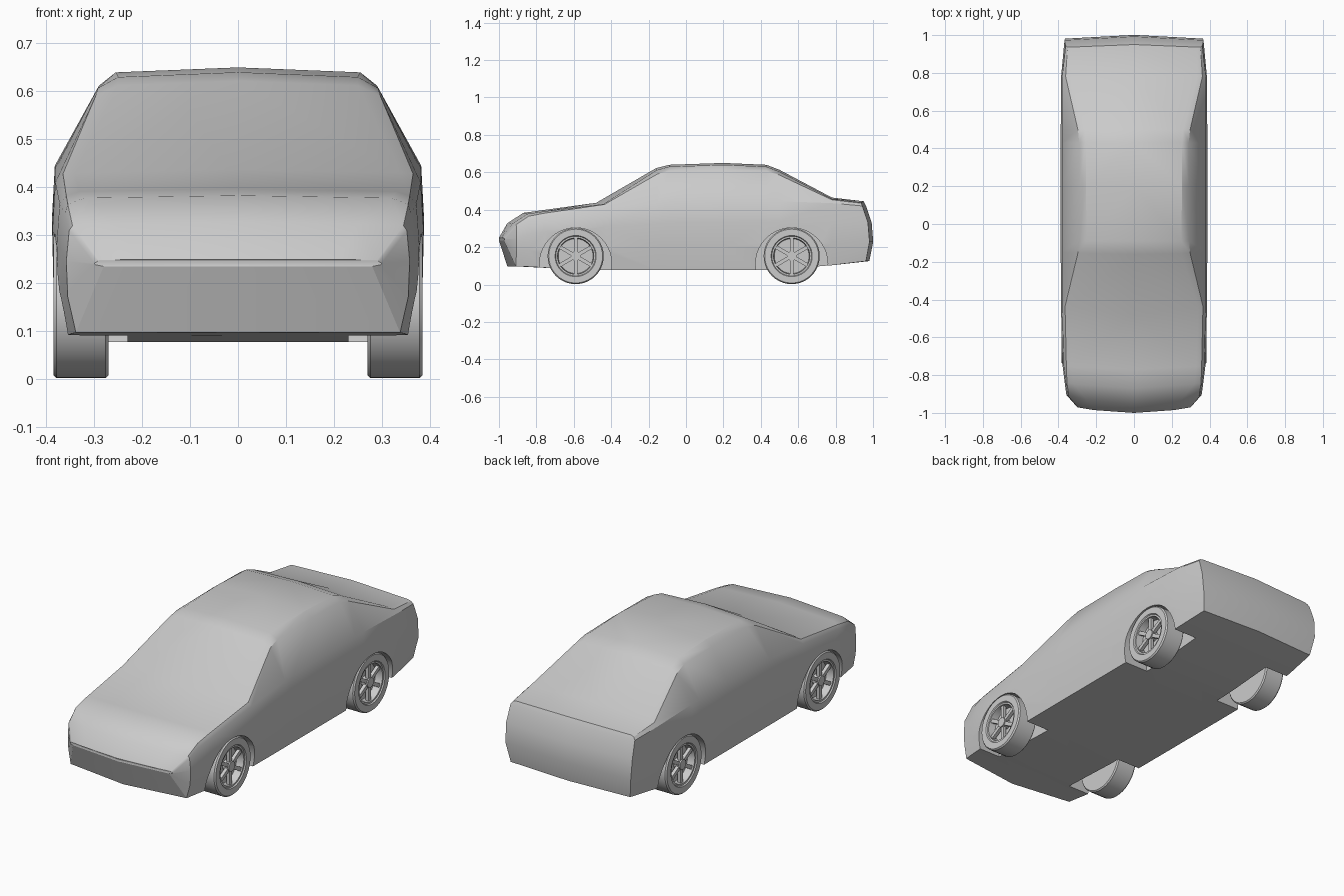
import bpy
import bmesh
from math import pi, tau
from mathutils import Matrix, Vector

default_cube = bpy.data.objects.get("Cube")
if default_cube:
    bpy.data.objects.remove(default_cube, do_unlink=True)

grey = bpy.data.materials.new("plain_grey")
grey.use_nodes = True
grey.diffuse_color = (0.6, 0.6, 0.6, 1)
shader = next(n for n in grey.node_tree.nodes if n.type == "BSDF_PRINCIPLED")
shader.inputs["Base Color"].default_value = grey.diffuse_color

AXLES = {"front": -0.59, "rear": 0.565}
WHEEL_Z = 0.152


def make_object(name, bm):
    """Turn a bmesh into a grey object in the scene."""
    bmesh.ops.recalc_face_normals(bm, faces=bm.faces)
    mesh = bpy.data.meshes.new(name)
    bm.to_mesh(mesh)
    bm.free()
    mesh.materials.append(grey)
    obj = bpy.data.objects.new(name, mesh)
    bpy.context.collection.objects.link(obj)
    return obj


def activate(obj):
    bpy.ops.object.select_all(action="DESELECT")
    obj.select_set(True)
    bpy.context.view_layer.objects.active = obj


def smooth(obj, angle):
    activate(obj)
    bpy.ops.object.shade_smooth_by_angle(angle=angle)


def add_drum(bm, x, y, z, radius, depth, sides=32):
    """Cylinder lying along x."""
    place = Matrix.Translation((x, y, z)) @ Matrix.Rotation(pi / 2, 4, "Y")
    bmesh.ops.create_cone(bm, cap_ends=True, segments=sides, radius1=radius,
                          radius2=radius, depth=depth, matrix=place)


# Body cross-sections from nose to tail:
# y, corner bow, floor z, side width, belt z, upper width, upper z, top width, top z
STATIONS = [
    (-1.0, 0.03, 0.235, 0.30, 0.245, 0.29, 0.248, 0.21, 0.25),
    (-0.955, 0.05, 0.097, 0.358, 0.31, 0.345, 0.32, 0.25, 0.328),
    (-0.87, 0.03, 0.095, 0.367, 0.345, 0.355, 0.365, 0.32, 0.383),
    (-0.77, 0.02, 0.09, 0.378, 0.365, 0.358, 0.382, 0.33, 0.397),
    (-0.48, 0.05, 0.077, 0.387, 0.41, 0.365, 0.428, 0.34, 0.437),
    (-0.16, 0.01, 0.077, 0.388, 0.435, 0.297, 0.59, 0.25, 0.622),
    (-0.09, 0, 0.077, 0.388, 0.44, 0.292, 0.607, 0.25, 0.64),
    (0.2, 0, 0.077, 0.388, 0.445, 0.29, 0.612, 0.255, 0.65),
    (0.43, 0, 0.077, 0.388, 0.445, 0.29, 0.607, 0.255, 0.64),
    (0.5, 0, 0.08, 0.388, 0.445, 0.297, 0.585, 0.26, 0.613),
    (0.78, 0, 0.103, 0.386, 0.435, 0.362, 0.453, 0.335, 0.465),
    (0.95, -0.02, 0.125, 0.368, 0.42, 0.352, 0.434, 0.335, 0.445),
]


def section(station, tail):
    """Half outline from the floor centre, round the side, to the top centre."""
    y, bow, floor, side, belt, up_w, up_z, top_w, top = station
    height = top - floor
    outline = [
        (0, floor), (side - 0.02, floor),
        (side - 0.003, floor + (belt - floor) * 0.35),
        (side, floor + (belt - floor) * 0.7),
        (side - 0.006, belt), (up_w, up_z),
        (top_w, top - height * 0.018), (0, top),
    ]
    points = []
    for x, z in outline:
        t = (z - floor) / height
        lean = 0.03 * (1 - t) + 0.14 * t * (1 - t) if tail else 0
        points.append(Vector((x, y + lean + bow * (x / side) ** 2, z)))
    return points


# Body shell, lofted as a half and mirrored
bm = bmesh.new()
sections = [section(s, s is STATIONS[-1]) for s in STATIONS]
rings = [[bm.verts.new(p) for p in sec] for sec in sections]
for a, b in zip(rings, rings[1:]):
    for i in range(len(a) - 1):
        bm.faces.new((a[i], a[i + 1], b[i + 1], b[i]))

# Nose and tail panels
for ring, station in ((rings[0], STATIONS[0]), (rings[-1], STATIONS[-1])):
    middle = [ring[0]]
    for v in ring[1:-1]:
        bow = station[1] * (v.co.x / station[3]) ** 2
        middle.append(bm.verts.new((0, v.co.y - bow, v.co.z)))
    middle.append(ring[-1])
    last = len(ring) - 1
    bm.faces.new((ring[0], ring[1], middle[1]))
    for i in range(1, last - 1):
        bm.faces.new((middle[i], ring[i], ring[i + 1], middle[i + 1]))
    bm.faces.new((middle[last - 1], ring[last - 1], ring[last]))
bmesh.ops.mirror(bm, geom=bm.verts[:] + bm.edges[:] + bm.faces[:],
                 axis="X", merge_dist=0.00001)
body = make_object("body", bm)

# Wheel arches, cut from the body
bm = bmesh.new()
for y in AXLES.values():
    for side in (-1, 1):
        add_drum(bm, side * 0.35, y, 0.11, 0.193, 0.24, 40)
cutter = make_object("arch_cutter", bm)
cutter.hide_render = True
cut = body.modifiers.new("wheel_arches", "BOOLEAN")
cut.operation = "DIFFERENCE"
cut.solver = "EXACT"
cut.object = cutter
activate(body)
bpy.ops.object.modifier_apply(modifier=cut.name)
bpy.data.objects.remove(cutter, do_unlink=True)
smooth(body, 0.5)

# Tyre and rim outline as (x, radius), turned round the axle
TYRE = [(-0.058, 0), (-0.058, 0.144), (-0.052, 0.15), (0.05, 0.15),
        (0.057, 0.144), (0.057, 0.11), (0.051, 0.106), (0.051, 0.097),
        (0.012, 0.093), (0.012, 0)]


def make_wheel(name, side, y):
    bm = bmesh.new()
    verts = [bm.verts.new((x, 0, r)) for x, r in TYRE]
    edges = [bm.edges.new(pair) for pair in zip(verts, verts[1:])]
    bmesh.ops.spin(bm, geom=verts + edges, cent=(0, 0, 0), axis=(1, 0, 0),
                   angle=tau, steps=40, use_duplicate=False)
    bmesh.ops.remove_doubles(bm, verts=bm.verts, dist=0.0001)
    # Spokes
    for i in range(6):
        place = (Matrix.Rotation(tau * i / 6, 4, "X")
                 @ Matrix.Translation((0.035, 0, 0.057))
                 @ Matrix.Diagonal((0.018, 0.02, 0.082, 1)))
        bmesh.ops.create_cube(bm, size=1, matrix=place)
    # Hub
    add_drum(bm, 0.03, 0, 0, 0.026, 0.04, 16)
    wheel = make_object(name, bm)
    wheel.location = (side * 0.328, y, WHEEL_Z)
    wheel.rotation_euler.z = 0 if side > 0 else pi
    smooth(wheel, 0.6)


for end, y in AXLES.items():
    for label, side in (("left", 1), ("right", -1)):
        make_wheel(f"{end}_{label}_wheel", side, y)
